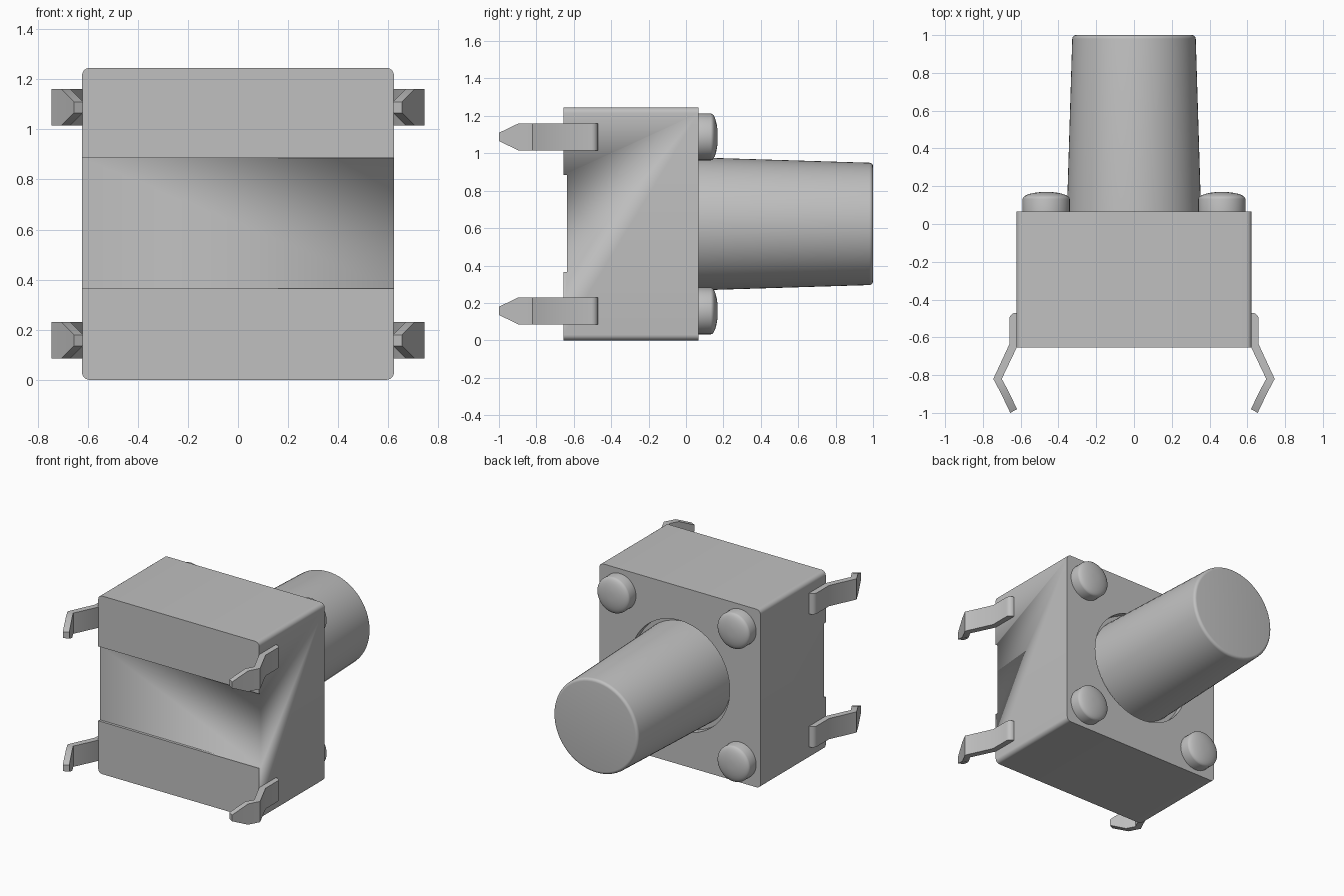
import bpy, bmesh, math
from mathutils import Matrix

if "Cube" in bpy.data.objects:
    bpy.data.objects.remove(bpy.data.objects["Cube"])

MID = 0.6225          # height of the button axis, and half the body width
BACK, FRONT = 0.067, -0.655

grey = bpy.data.materials.new("silver_grey")
grey.use_nodes = True
colour = (0.527, 0.527, 0.527, 1)
grey.diffuse_color = colour
grey.node_tree.nodes["Principled BSDF"].inputs["Base Color"].default_value = colour


def finish(name, bm):
    bmesh.ops.recalc_face_normals(bm, faces=bm.faces)
    mesh = bpy.data.meshes.new(name)
    bm.to_mesh(mesh)
    bm.free()
    mesh.materials.append(grey)
    ob = bpy.data.objects.new(name, mesh)
    bpy.context.collection.objects.link(ob)
    bpy.ops.object.select_all(action="DESELECT")
    ob.select_set(True)
    bpy.context.view_layer.objects.active = ob
    bpy.ops.object.shade_smooth_by_angle(angle=math.radians(30))
    return ob


def box(name, x, y0, y1, z0, z1, corner=0):
    bm = bmesh.new()
    bmesh.ops.create_cube(bm, size=1)
    for v in bm.verts:
        v.co = (v.co.x * 2 * x, y1 if v.co.y > 0 else y0, z1 if v.co.z > 0 else z0)
    if corner:
        edges = [e for e in bm.edges
                 if abs(e.verts[0].co.y - e.verts[1].co.y) > 0.1]
        bmesh.ops.bevel(bm, geom=edges, offset=corner, segments=6,
                        profile=0.5, affect="EDGES")
    return finish(name, bm)


def lathe(name, profile, x, z, steps=64):
    """Turn (radius, y) points around an axis running along y."""
    bm = bmesh.new()
    rings = []
    for r, y in profile:
        rings.append([bm.verts.new((x + r * math.cos(a), y, z + r * math.sin(a)))
                      for a in (math.tau * i / steps for i in range(steps))])
    for a, b in zip(rings, rings[1:]):
        for i in range(steps):
            j = (i + 1) % steps
            bm.faces.new((a[i], a[j], b[j], b[i]))
    bm.faces.new(rings[0])
    bm.faces.new(rings[-1])
    return finish(name, bm)


def cut(target, cutter):
    mod = target.modifiers.new("cut", "BOOLEAN")
    mod.operation = "DIFFERENCE"
    mod.solver = "EXACT"
    mod.object = cutter
    bpy.ops.object.select_all(action="DESELECT")
    target.select_set(True)
    bpy.context.view_layer.objects.active = target
    bpy.ops.object.modifier_apply(modifier=mod.name)
    bpy.data.objects.remove(cutter)


# Housing with a shallow front groove and a round recess for the button
body = box("housing", MID, FRONT, BACK, 0, 2 * MID, corner=0.03)
cut(body, box("groove_cutter", 1, FRONT - 0.1, FRONT + 0.018, 0.365, 0.885))
cut(body, lathe("recess_cutter", [(0.385, BACK - 0.05), (0.385, BACK + 0.1)], 0, MID))

# Tapered button with a rounded rim
rim = [(0.307 + 0.02 * math.cos(a), 0.98 + 0.02 * math.sin(a))
       for a in (math.pi / 2 * i / 5 for i in range(6))]
lathe("button", [(0.357, BACK - 0.06)] + rim, 0, MID)

# Domed rivet heads at the four back corners
dome = [(0.125 * math.cos(a), 0.133 + 0.037 * math.sin(a))
        for a in (math.pi / 2 * i / 8 for i in range(8))]
for sx, side in ((1, "left"), (-1, "right")):
    for sz, level in ((1, "upper"), (-1, "lower")):
        lathe(f"rivet_{level}_{side}", [(0.125, BACK - 0.01)] + dome,
              sx * 0.465, MID + sz * 0.465, steps=40)

# Bent pin: stations of (outer x, outer y, inner x, inner y, half width)
W = 0.0725
stations = [(0.625 + 0.035 * math.sin(a), -0.505 + 0.035 * math.cos(a), 0.615,
             -0.47 - 0.006 * i, W)
            for i, a in enumerate(math.pi / 2 * k / 5 for k in range(6))]
stations += [(0.66, -0.637, 0.618, -0.648, W),
             (0.745, -0.82, 0.7, -0.82, W),
             (0.705, -0.895, 0.669, -0.877, W),
             (0.655, -1.0, 0.619, -0.98, 0.022)]


def pin(name, sx, z):
    bm = bmesh.new()
    rows = []
    for ox, oy, ix, iy, w in stations:
        rows.append([bm.verts.new((sx * x, y, z + h))
                     for x, y, h in ((ox, oy, w), (ox, oy, -w), (ix, iy, -w), (ix, iy, w))])
    for a, b in zip(rows, rows[1:]):
        for i in range(4):
            j = (i + 1) % 4
            bm.faces.new((a[i], a[j], b[j], b[i]))
    bm.faces.new(rows[0])
    bm.faces.new(rows[-1])
    finish(name, bm)


for sx, side in ((1, "left"), (-1, "right")):
    for sz, level in ((1, "upper"), (-1, "lower")):
        pin(f"pin_{level}_{side}", sx, MID + sz * 0.465)
